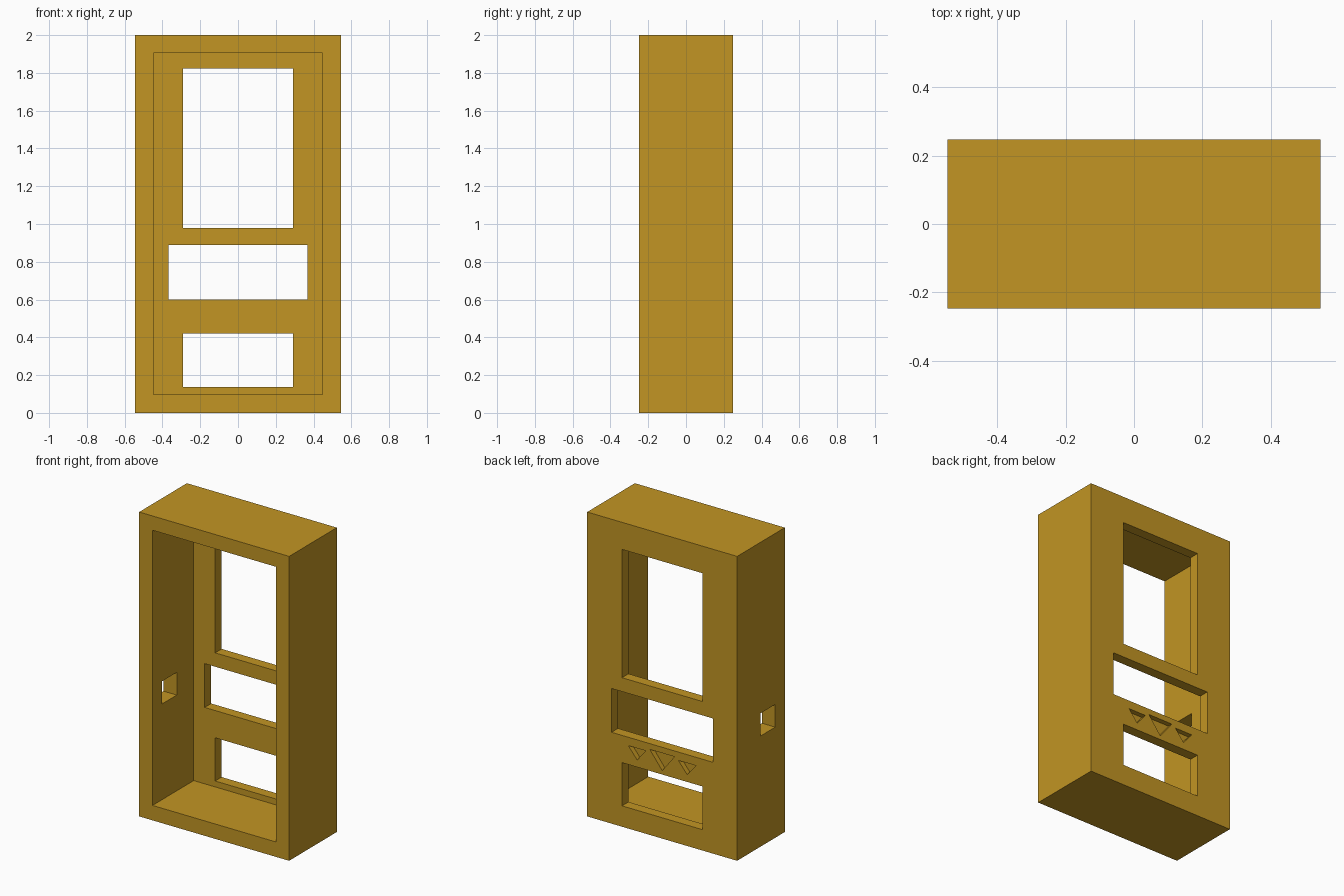
import bpy, bmesh

if "Cube" in bpy.data.objects:
    bpy.data.objects.remove(bpy.data.objects["Cube"])

gold = bpy.data.materials.new("ochre")
gold.diffuse_color = (0.54, 0.30, 0.017, 1)
gold.use_nodes = True
gold.node_tree.nodes["Principled BSDF"].inputs["Base Color"].default_value = gold.diffuse_color

X, Y, H = 0.545, 0.2475, 2.0      # half width, half depth, height
BACK = 0.18                       # inner face of the back panel
ENGRAVE = 0.033                   # depth of the triangular recesses


def prism(name, profile, y0, y1):
    """Extrude an x-z outline from y0 to y1."""
    bm = bmesh.new()
    face = bm.faces.new([bm.verts.new((x, y0, z)) for x, z in profile])
    ext = bmesh.ops.extrude_face_region(bm, geom=[face])
    verts = [v for v in ext["geom"] if isinstance(v, bmesh.types.BMVert)]
    bmesh.ops.translate(bm, verts=verts, vec=(0, y1 - y0, 0))
    bmesh.ops.recalc_face_normals(bm, faces=bm.faces)
    mesh = bpy.data.meshes.new(name)
    bm.to_mesh(mesh)
    bm.free()
    mesh.materials.append(gold)
    obj = bpy.data.objects.new(name, mesh)
    bpy.context.collection.objects.link(obj)
    return obj


def rect(x0, x1, z0, z1):
    return [(x0, z0), (x1, z0), (x1, z1), (x0, z1)]


def cut(target, cutter):
    """Subtract the cutter and remove it."""
    mod = target.modifiers.new("cut", "BOOLEAN")
    mod.operation, mod.solver, mod.object = "DIFFERENCE", "EXACT", cutter
    bpy.context.view_layer.objects.active = target
    bpy.ops.object.modifier_apply(modifier=mod.name)
    bpy.data.objects.remove(cutter)


# outer case
case = prism("case", rect(-X, X, 0, H), -Y, Y)

# cavity, open at the front
cut(case, prism("cavity", rect(-0.448, 0.448, 0.098, 1.906), -Y - 0.1, BACK))

# three windows through the back panel: half width, bottom, top
for hw, z0, z1 in [(0.292, 0.979, 1.822), (0.368, 0.60, 0.888), (0.292, 0.137, 0.421)]:
    cut(case, prism("window", rect(-hw, hw, z0, z1), BACK - 0.1, Y + 0.1))

# square port through the left wall only
cut(case, prism("port", rect(-X - 0.1, -0.40, 0.727, 0.876), -0.148, 0.004))

# triangular recesses on the back: centre, half width, top, tip
for cx, hw, top, tip in [(-0.182, 0.064, 0.545, 0.468),
                         (0, 0.09, 0.562, 0.447),
                         (0.182, 0.064, 0.545, 0.468)]:
    cut(case, prism("recess", [(cx - hw, top), (cx + hw, top), (cx, tip)],
                    Y - ENGRAVE, Y + 0.1))
